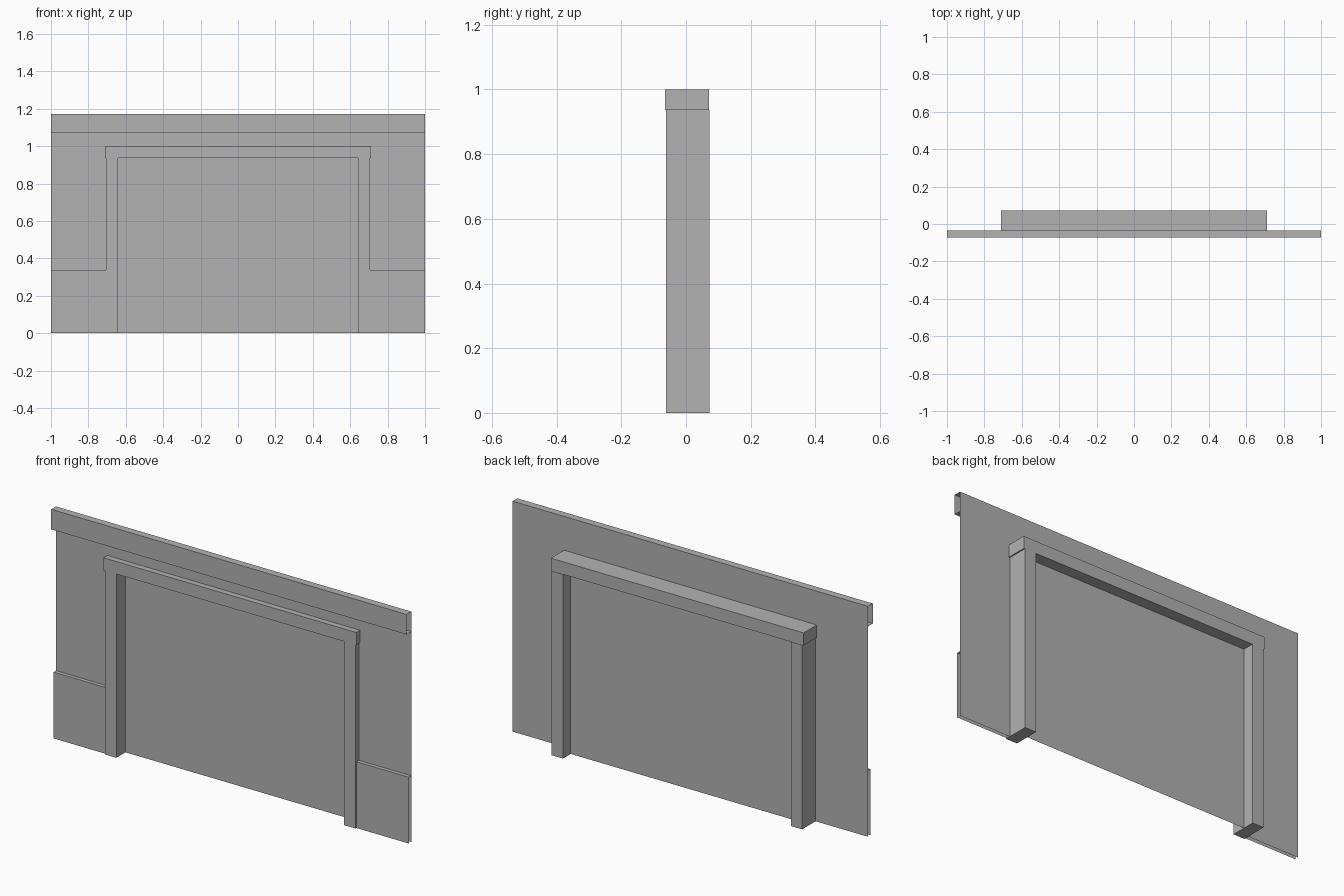
import bpy
import bmesh

cube = bpy.data.objects.get("Cube")
if cube:
    bpy.data.objects.remove(cube, do_unlink=True)

# Single plain grey
grey = bpy.data.materials.new("plain_grey")
grey.use_nodes = True
colour = (0.448, 0.448, 0.448, 1)
grey.diffuse_color = colour
grey.node_tree.nodes["Principled BSDF"].inputs["Base Color"].default_value = colour


def finish(name, bm):
    mesh = bpy.data.meshes.new(name)
    bm.to_mesh(mesh)
    bm.free()
    mesh.materials.append(grey)
    obj = bpy.data.objects.new(name, mesh)
    bpy.context.collection.objects.link(obj)
    return obj


def box(name, x, y, z):
    """Closed block from (min, max) ranges."""
    bm = bmesh.new()
    bmesh.ops.create_cube(bm, size=1)
    for v in bm.verts:
        v.co = [r[0] if c < 0 else r[1] for c, r in zip(v.co, (x, y, z))]
    return finish(name, bm)


def sheet(name, x0, x1, profile):
    """Open thin shell: a (y, z) profile, top to bottom, swept along x."""
    bm = bmesh.new()
    rows = [[bm.verts.new((x, y, z)) for x in (x0, x1)] for y, z in profile]
    for top, low in zip(rows, rows[1:]):
        bm.faces.new((low[0], low[1], top[1], top[0]))
    return finish(name, bm)


WALL_Y, TOP = -0.035, 1.172
HALF, HOLE, HEAD = 1.0, 0.67, 0.936

# Wall sheet with a doorway cut out
bm = bmesh.new()
outline = [(-HALF, 0), (-HOLE, 0), (-HOLE, 0.97), (HOLE, 0.97),
           (HOLE, 0), (HALF, 0), (HALF, TOP), (-HALF, TOP)]
bm.faces.new([bm.verts.new((x, WALL_Y, z)) for x, z in outline])
finish("wall", bm)

# Recessed panel filling the doorway
sheet("door_panel", -HOLE, HOLE, [(0.011, 0.97), (0.011, 0)])

# Top moulding, open at its ends
sheet("top_trim", -HALF, HALF,
      [(WALL_Y, TOP), (-0.073, TOP), (-0.073, 1.07), (WALL_Y, 1.07)])

# Lower wall boards and door posts on both sides
for side, s in (("right", -1), ("left", 1)):
    x0, x1 = sorted((s * HALF, s * 0.69))
    sheet(side + "_wainscot", x0, x1,
          [(WALL_Y, 0.337), (-0.055, 0.337), (-0.055, 0)])
    box(side + "_post", sorted((s * 0.641, s * 0.705)), (-0.062, 0.073), (0, HEAD))

# Beam across the posts
box("lintel", (-0.711, 0.711), (-0.065, 0.071), (HEAD, 1.0))
